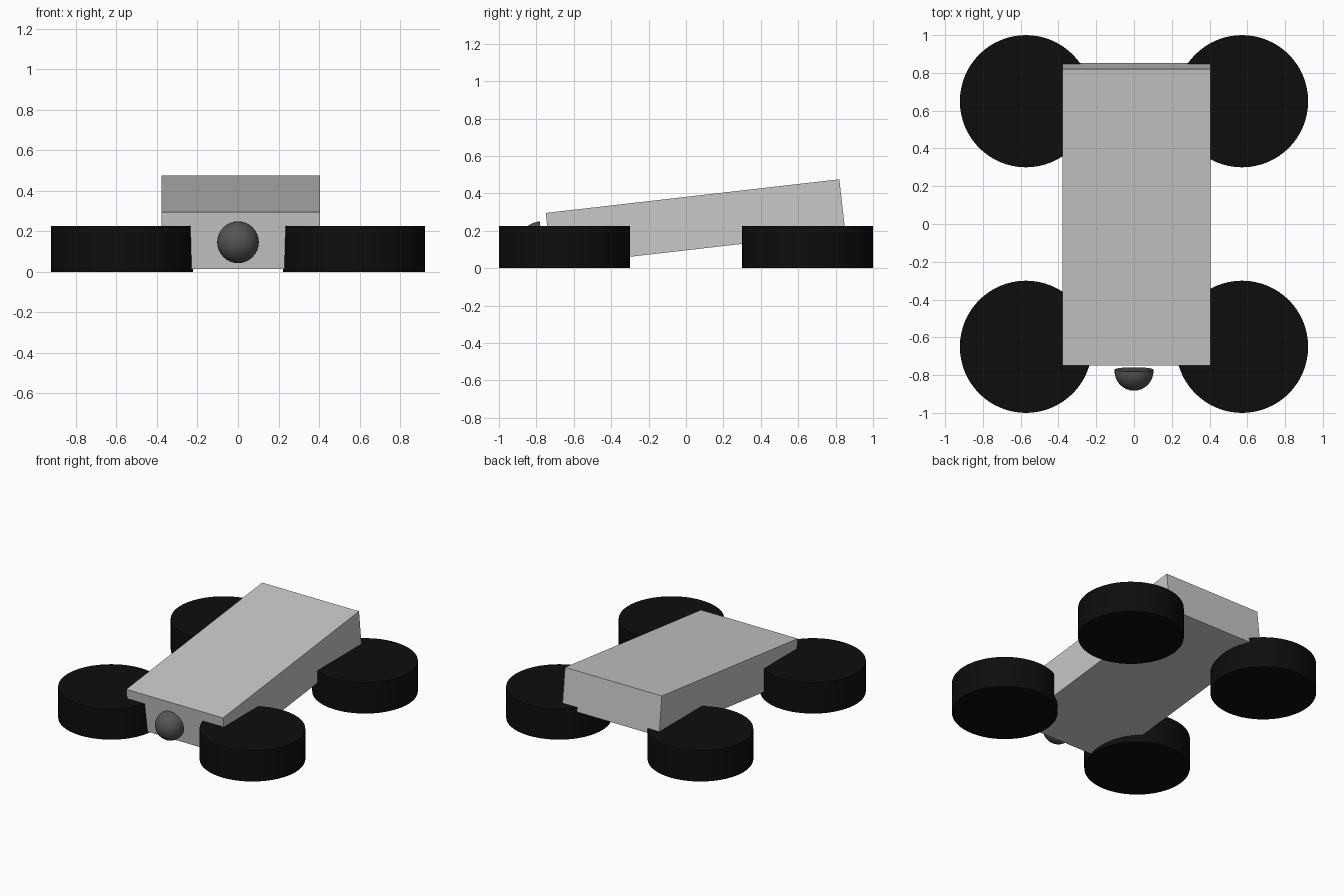
import bpy, bmesh, math
from mathutils import Vector, Matrix

if "Cube" in bpy.data.objects:
    bpy.data.objects.remove(bpy.data.objects["Cube"])


def material(name, v):
    m = bpy.data.materials.new(name)
    m.diffuse_color = (v, v, v, 1)
    m.use_nodes = True
    m.node_tree.nodes["Principled BSDF"].inputs["Base Color"].default_value = m.diffuse_color
    return m


light_grey = material("light grey", 0.58)
dark_grey = material("dark grey", 0.09)
black = material("black", 0.004)

TILT = math.atan2(0.18, 1.57)  # nose-down pitch of the body


def make(name, bm, mat, matrix, smooth=False):
    mesh = bpy.data.meshes.new(name)
    bmesh.ops.recalc_face_normals(bm, faces=bm.faces)
    bm.to_mesh(mesh)
    bm.free()
    mesh.materials.append(mat)
    ob = bpy.data.objects.new(name, mesh)
    ob.matrix_world = matrix
    bpy.context.collection.objects.link(ob)
    if smooth:
        bpy.ops.object.select_all(action='DESELECT')
        ob.select_set(True)
        bpy.context.view_layer.objects.active = ob
        bpy.ops.object.shade_smooth_by_angle(angle=math.radians(40))
    return ob


def tilted(loc):
    return Matrix.Translation(loc) @ Matrix.Rotation(TILT, 4, 'X')


# Body: one tilted slab
bm = bmesh.new()
bmesh.ops.create_cube(bm, size=1)
bmesh.ops.scale(bm, vec=(0.783, 1.58, 0.284), verts=bm.verts)
make("body", bm, light_grey, tilted((0.013, 0.051, 0.244)))

# Nose: slightly more than half a ball, flat side towards the body
bm = bmesh.new()
bmesh.ops.create_uvsphere(bm, u_segments=32, v_segments=16, radius=0.103)
cut = bmesh.ops.bisect_plane(bm, geom=bm.verts[:] + bm.edges[:] + bm.faces[:],
                             plane_co=(0, 0.01, 0), plane_no=(0, 1, 0),
                             clear_outer=True)
rim = [e for e in cut["geom_cut"] if isinstance(e, bmesh.types.BMEdge)]
bmesh.ops.contextual_create(bm, geom=rim)
make("nose", bm, dark_grey, tilted((0, -0.78, 0.146)), True)

# Wheels: four discs lying flat
for y, end in ((-0.65, "front"), (0.65, "back")):
    for x, side in ((-0.572, "left"), (0.572, "right")):
        bm = bmesh.new()
        bmesh.ops.create_cone(bm, cap_ends=True, segments=64, radius1=0.35,
                              radius2=0.35, depth=0.225)
        make(f"{end}_{side}_wheel", bm, black,
             Matrix.Translation((x, y, 0.1125)), True)
